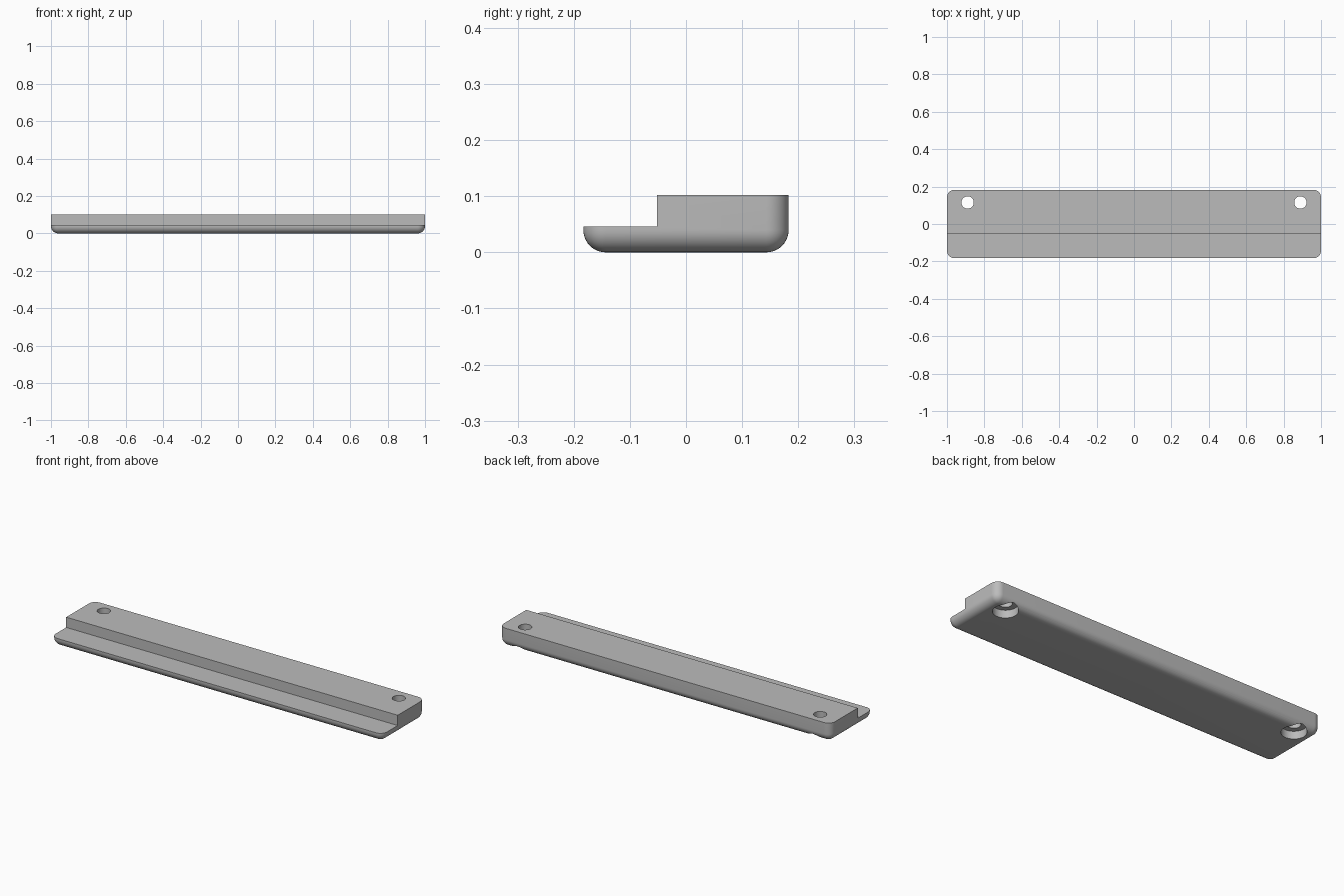
import bpy
import bmesh
from mathutils import Matrix

LENGTH, DEPTH, HEIGHT = 2.0, 0.366, 0.102
ROUND = 0.04
STEP_Y, STEP_Z = -0.052, 0.046

default = bpy.data.objects.get("Cube")
if default:
    bpy.data.objects.remove(default, do_unlink=True)

# Single grey finish
grey = bpy.data.materials.new("light grey")
grey.use_nodes = True
colour = (0.5, 0.5, 0.5, 1.0)
grey.diffuse_color = colour
grey.node_tree.nodes["Principled BSDF"].inputs["Base Color"].default_value = colour


def add_object(name, bm):
    mesh = bpy.data.meshes.new(name)
    bm.to_mesh(mesh)
    bm.free()
    obj = bpy.data.objects.new(name, mesh)
    mesh.materials.append(grey)
    bpy.context.collection.objects.link(obj)
    return obj


def box(low, high):
    bm = bmesh.new()
    bmesh.ops.create_cube(bm, size=1)
    for v in bm.verts:
        v.co = [a if c < 0 else b for c, a, b in zip(v.co, low, high)]
    return bm


def cylinder(name, x, y, z0, z1, radius):
    bm = bmesh.new()
    bmesh.ops.create_cone(bm, cap_ends=True, segments=48, radius1=radius,
                          radius2=radius, depth=z1 - z0,
                          matrix=Matrix.Translation((x, y, (z0 + z1) / 2)))
    return add_object(name, bm)


def cut(target, cutter):
    cutter.hide_render = True
    mod = target.modifiers.new(cutter.name, "BOOLEAN")
    mod.operation = "DIFFERENCE"
    mod.solver = "EXACT"
    mod.object = cutter
    bpy.context.view_layer.objects.active = target
    bpy.ops.object.modifier_apply(modifier=mod.name)
    bpy.data.objects.remove(cutter, do_unlink=True)


# Bar with rounded corners and underside, sharp around the top
bm = box((-LENGTH / 2, -DEPTH / 2, 0), (LENGTH / 2, DEPTH / 2, HEIGHT))
rounded = [e for e in bm.edges if min(v.co.z for v in e.verts) < HEIGHT / 2]
bmesh.ops.bevel(bm, geom=rounded, offset=ROUND, segments=10,
                profile=0.5, affect="EDGES")
bar = add_object("stepped_bar", bm)

# Lower ledge along the front
cut(bar, add_object("step_cutter", box((-2, -1, STEP_Z), (2, STEP_Y, 1))))

# Screw holes, counterbored from below
for x in (-0.89, 0.89):
    cut(bar, cylinder("hole_cutter", x, 0.115, -0.1, 0.2, 0.033))
    cut(bar, cylinder("counterbore_cutter", x, 0.115, -0.1, 0.042, 0.062))

# Smooth rounds with crisp edges
bpy.ops.object.select_all(action="DESELECT")
bar.select_set(True)
bpy.context.view_layer.objects.active = bar
bpy.ops.object.shade_smooth_by_angle(angle=0.6)
